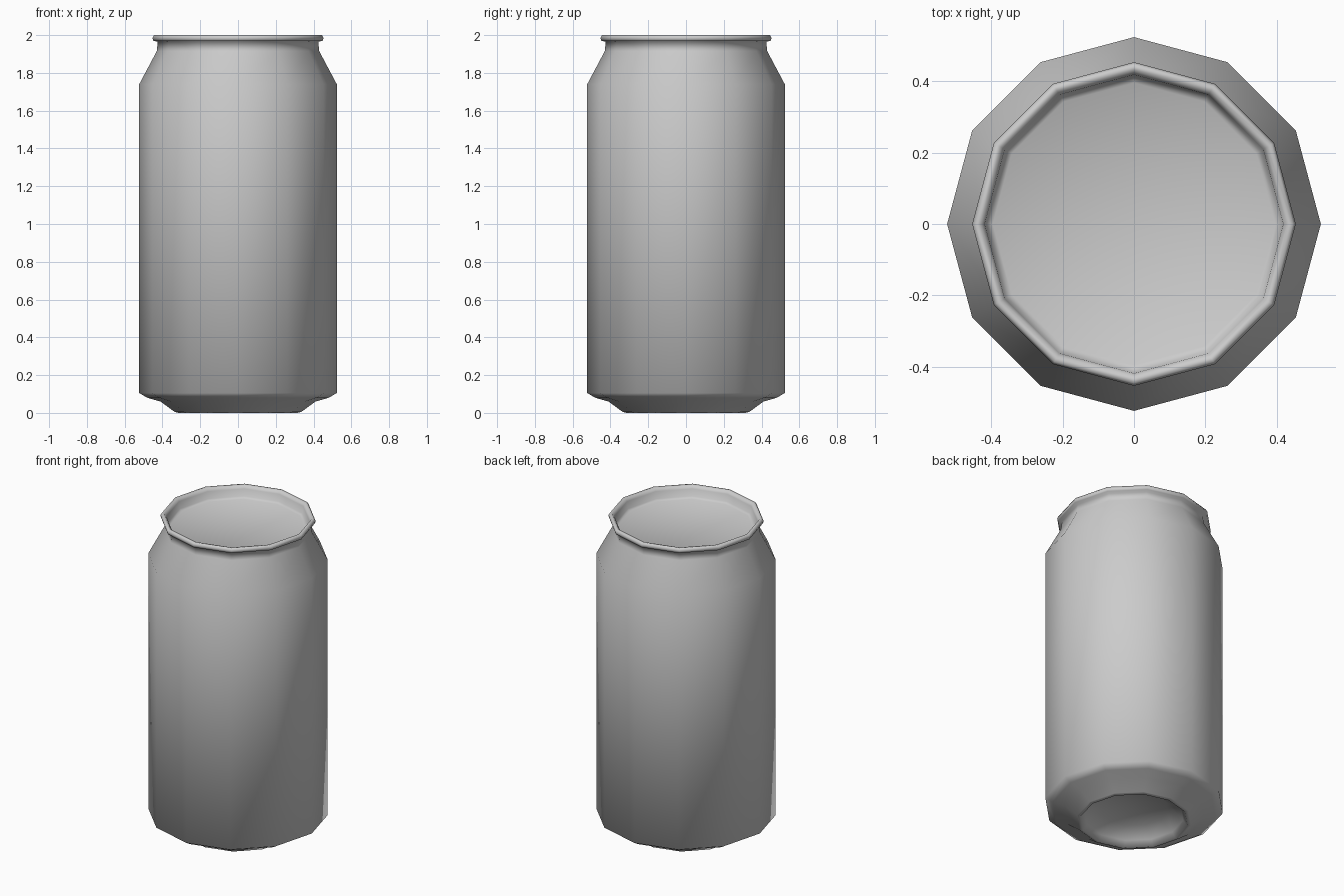
import bpy, bmesh, math

if "Cube" in bpy.data.objects:
    bpy.data.objects.remove(bpy.data.objects["Cube"])

SIDES = 12


def lathe(name, profile):
    """Revolve (radius, z) points about z; radius 0 ends close with a fan."""
    bm = bmesh.new()
    rings = []
    for r, z in profile:
        if r == 0:
            rings.append([bm.verts.new((0, 0, z))] * SIDES)
        else:
            rings.append([bm.verts.new((r * math.cos(i * math.tau / SIDES),
                                        r * math.sin(i * math.tau / SIDES), z))
                          for i in range(SIDES)])
    for a, b in zip(rings, rings[1:]):
        for i in range(SIDES):
            j = (i + 1) % SIDES
            bm.faces.new(dict.fromkeys((a[i], a[j], b[j], b[i])))
    bmesh.ops.recalc_face_normals(bm, faces=bm.faces)
    for f in bm.faces:
        f.smooth = True
    mesh = bpy.data.meshes.new(name)
    bm.to_mesh(mesh)
    bm.free()
    obj = bpy.data.objects.new(name, mesh)
    bpy.context.collection.objects.link(obj)
    return obj


# One continuous shell: base hollow, foot, wall, shoulder, rolled rim, lid
lathe("can_body", [
    (0, 0.10), (0.20, 0.085), (0.29, 0.035), (0.315, 0.0),   # base hollow
    (0.335, 0.005), (0.41, 0.06), (0.48, 0.08), (0.523, 0.105),  # foot
    (0.523, 1.74), (0.43, 1.915), (0.425, 1.965),            # wall, shoulder
    (0.448, 1.97), (0.453, 1.985), (0.445, 2.0), (0.43, 1.998),  # rolled rim
    (0.418, 1.98), (0.412, 1.935), (0.395, 1.925), (0, 1.925),   # lid
])
